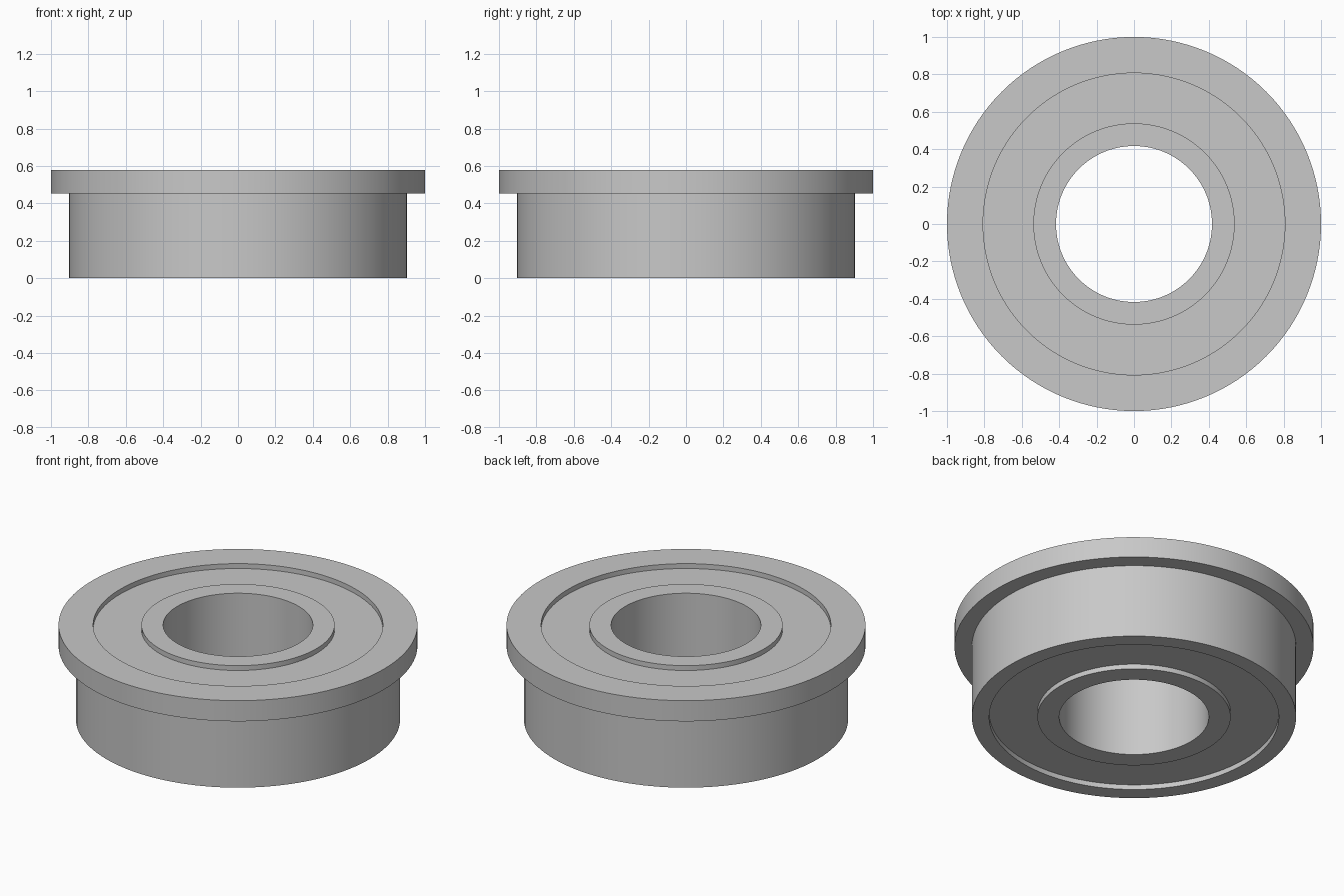
import bpy
import bmesh
import math

SEGMENTS = 128
HEIGHT = 0.58
RECESS = 0.03

cube = bpy.data.objects.get("Cube")
if cube:
    bpy.data.objects.remove(cube, do_unlink=True)

steel = bpy.data.materials.new("light_grey_steel")
steel.use_nodes = True
steel.diffuse_color = (0.58, 0.58, 0.58, 1)
steel.node_tree.nodes["Principled BSDF"].inputs["Base Color"].default_value = steel.diffuse_color


def ring(name, profile):
    """Revolve a closed (radius, height) profile around the z axis."""
    bm = bmesh.new()
    verts = [bm.verts.new((r, 0, z)) for r, z in profile]
    edges = [bm.edges.new((v, verts[i - 1])) for i, v in enumerate(verts)]
    bmesh.ops.spin(bm, geom=verts + edges, cent=(0, 0, 0), axis=(0, 0, 1),
                   angle=math.tau, steps=SEGMENTS, use_merge=True)
    bmesh.ops.remove_doubles(bm, verts=bm.verts, dist=1e-5)
    bmesh.ops.recalc_face_normals(bm, faces=bm.faces)
    mesh = bpy.data.meshes.new(name)
    bm.to_mesh(mesh)
    bm.free()
    mesh.materials.append(steel)
    obj = bpy.data.objects.new(name, mesh)
    bpy.context.collection.objects.link(obj)
    bpy.ops.object.select_all(action="DESELECT")
    obj.select_set(True)
    bpy.context.view_layer.objects.active = obj
    bpy.ops.object.shade_smooth_by_angle(angle=math.radians(30))
    return obj


def rectangle(inner, outer, bottom, top):
    return [(inner, bottom), (outer, bottom), (outer, top), (inner, top)]


# Outer race with the flange at its top
ring("flanged_outer_race", [(0.807, 0), (0.903, 0), (0.903, 0.453),
                            (1, 0.453), (1, HEIGHT), (0.807, HEIGHT)])

# Inner race around the bore
ring("inner_race", rectangle(0.417, 0.538, 0, HEIGHT))

# Recessed shield filling the gap between the races
ring("shield", rectangle(0.538, 0.807, RECESS, HEIGHT - RECESS))
